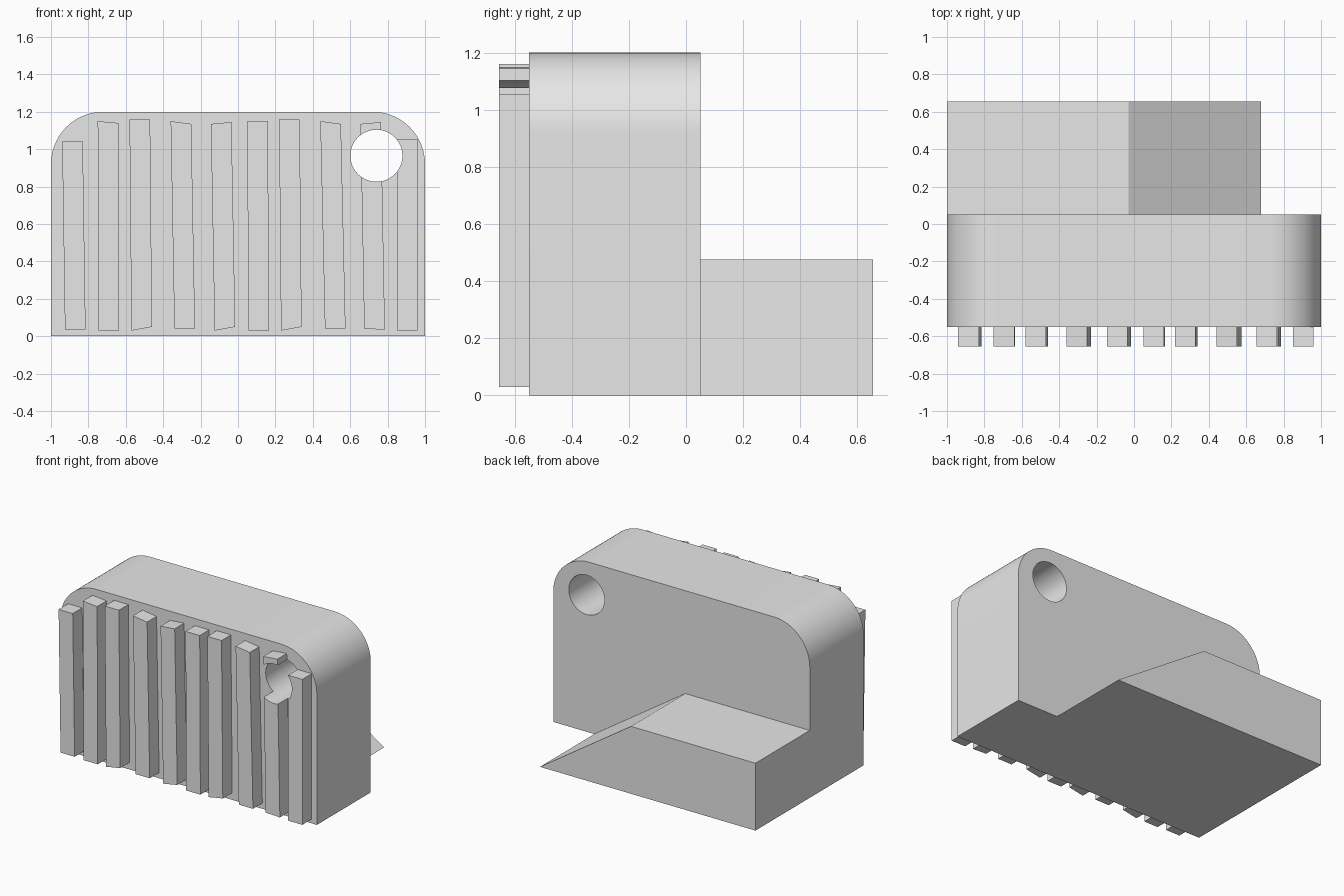
import bpy
import bmesh
from math import cos, sin, pi

cube = bpy.data.objects.get("Cube")
if cube:
    bpy.data.objects.remove(cube, do_unlink=True)

grey = bpy.data.materials.new("light grey")
grey.use_nodes = True
grey.diffuse_color = (0.8, 0.8, 0.8, 1)
grey.node_tree.nodes["Principled BSDF"].inputs["Base Color"].default_value = (0.8, 0.8, 0.8, 1)


def prism(name, outline, y_front, y_back):
    """Extrude an (x, z) outline along y."""
    bm = bmesh.new()
    face = bm.faces.new([bm.verts.new((x, y_front, z)) for x, z in outline])
    extruded = bmesh.ops.extrude_face_region(bm, geom=[face])["geom"]
    moved = [v for v in extruded if isinstance(v, bmesh.types.BMVert)]
    bmesh.ops.translate(bm, verts=moved, vec=(0, y_back - y_front, 0))
    bmesh.ops.recalc_face_normals(bm, faces=bm.faces)
    mesh = bpy.data.meshes.new(name)
    bm.to_mesh(mesh)
    bm.free()
    mesh.materials.append(grey)
    obj = bpy.data.objects.new(name, mesh)
    bpy.context.collection.objects.link(obj)
    return obj


def arc(cx, cz, radius, start, end, steps):
    angles = [start + (end - start) * i / steps for i in range(steps + 1)]
    return [(cx + radius * cos(a), cz + radius * sin(a)) for a in angles]


def activate(obj):
    bpy.ops.object.select_all(action="DESELECT")
    obj.select_set(True)
    bpy.context.view_layer.objects.active = obj


def cut(obj, cutter):
    mod = obj.modifiers.new("hole", "BOOLEAN")
    mod.operation = "DIFFERENCE"
    mod.solver = "EXACT"
    mod.object = cutter
    activate(obj)
    bpy.ops.object.modifier_apply(modifier=mod.name)


# Cutter for the round through hole
hole = prism("hole_cutter", arc(0.74, 0.965, 0.139, 0, 2 * pi * 63 / 64, 63), -1, 0.5)
hole.hide_render = True

# Main slab with two rounded top corners
R, TOP, FRONT, BACK = 0.28, 1.2, -0.55, 0.05
outline = [(-1, 0), (1, 0)]
outline += arc(1 - R, TOP - R, R, 0, pi / 2, 24)
outline += arc(R - 1, TOP - R, R, pi / 2, pi, 24)
body = prism("body", outline, FRONT, BACK)
cut(body, hole)
activate(body)
bpy.ops.object.shade_smooth_by_angle(angle=pi / 6)

# Rear block with one sloping end
prism("rear_wedge", [(-1, 0), (0.68, 0), (-0.03, 0.475), (-1, 0.475)], BACK, 0.655)

# Uneven front slats: left x at top and bottom, top z left/right, bottom z left/right
slats = [
    (-0.94, -0.925, 1.04, 1.04, 0.035, 0.035),
    (-0.75, -0.745, 1.15, 1.14, 0.03, 0.03),
    (-0.58, -0.57, 1.16, 1.16, 0.03, 0.05),
    (-0.36, -0.34, 1.15, 1.135, 0.04, 0.04),
    (-0.145, -0.125, 1.135, 1.145, 0.03, 0.05),
    (0.05, 0.055, 1.15, 1.15, 0.03, 0.03),
    (0.22, 0.23, 1.16, 1.16, 0.03, 0.05),
    (0.44, 0.465, 1.15, 1.135, 0.04, 0.04),
    (0.655, 0.675, 1.135, 1.145, 0.04, 0.035),
    (0.85, 0.85, 1.055, 1.055, 0.03, 0.03),
]
W = 0.11
for i, (xt, xb, tl, tr, bl, br) in enumerate(slats, 1):
    slat = prism(f"front_slat_{i}", [(xb, bl), (xb + W, br), (xt + W, tr), (xt, tl)], -0.655, FRONT)
    if i > 8:
        cut(slat, hole)

bpy.data.objects.remove(hole, do_unlink=True)
